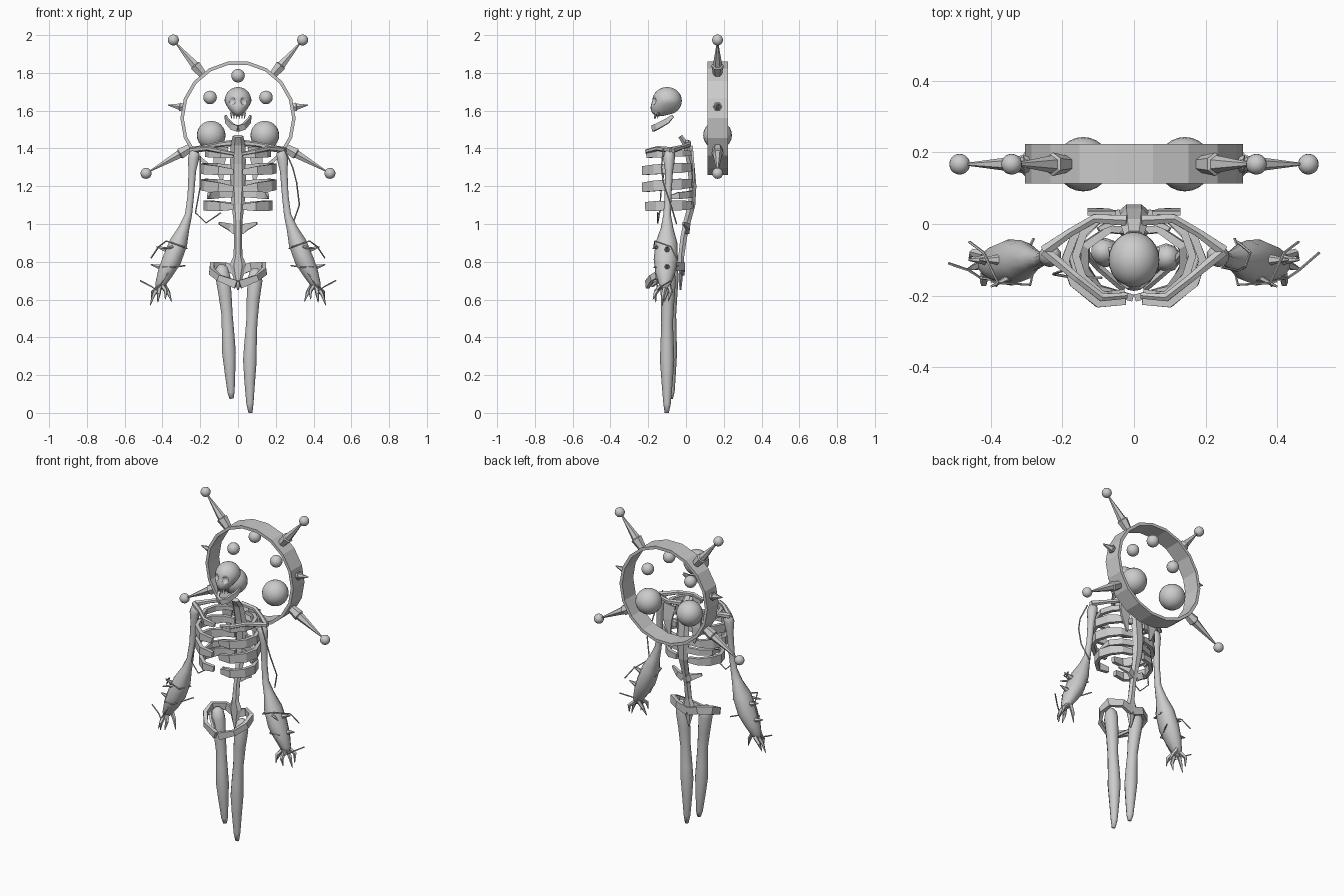
import bpy, bmesh, math
from mathutils import Vector


def finish(name, bm, smooth=False):
    bmesh.ops.recalc_face_normals(bm, faces=bm.faces)
    me = bpy.data.meshes.new(name)
    bm.to_mesh(me)
    bm.free()
    ob = bpy.data.objects.new(name, me)
    bpy.context.collection.objects.link(ob)
    if smooth:
        for p in me.polygons:
            p.use_smooth = True
    return ob


def sweep(name, pts, sizes, ref=(0, 0, 1), sides=8, smooth=False, flip=1):
    """Loft an elliptical (or boxy, sides=4) section along pts; flip=-1 mirrors in x."""
    pts = [Vector((p[0] * flip, p[1], p[2])) for p in pts]
    bm, rings, ref = bmesh.new(), [], Vector(ref)
    if not isinstance(sizes, list):
        sizes = [sizes] * len(pts)
    for i, p in enumerate(pts):
        t = (pts[min(i + 1, len(pts) - 1)] - pts[max(i - 1, 0)]).normalized()
        u = (ref - t * ref.dot(t)).normalized()
        v = t.cross(u)
        a, b = sizes[i] if isinstance(sizes[i], tuple) else (sizes[i],) * 2
        k, off = (math.sqrt(2), math.pi / 4) if sides == 4 else (1, 0)
        angs = [off + j * math.tau / sides for j in range(sides)]
        rings.append([bm.verts.new(p + k * (u * a * math.cos(g) + v * b * math.sin(g))) for g in angs])
    for r0, r1 in zip(rings, rings[1:]):
        for j in range(sides):
            bm.faces.new((r0[j], r0[(j + 1) % sides], r1[(j + 1) % sides], r1[j]))
    bm.faces.new(rings[0])
    bm.faces.new(rings[-1])
    return finish(name, bm, smooth)


def ball(name, loc, r, seg=20):
    bm = bmesh.new()
    bmesh.ops.create_uvsphere(bm, u_segments=seg, v_segments=seg // 2, radius=r)
    bmesh.ops.translate(bm, verts=bm.verts, vec=loc)
    return finish(name, bm, True)


def spike(name, base, tip, r, flip=1):
    """Collared spike: flared base, ridge, long point."""
    a, b = Vector(base), Vector(tip)
    pts = [a, a.lerp(b, .28), a.lerp(b, .3), b]
    return sweep(name, pts, [r * .7, r, r * .75, .003], (0, 1, 0), 6, flip=flip)


# Halo hoop behind the head
bm = bmesh.new()
N, CZ = 18, 1.56
section = [(.305, .113), (.305, .223), (.287, .223), (.287, .113)]
loops = []
for i in range(N):
    g = math.pi / 2 + (i + .5) * math.tau / N
    loops.append([bm.verts.new((r * math.cos(g), y, CZ + r * math.sin(g))) for r, y in section])
for i in range(N):
    A, B = loops[i], loops[(i + 1) % N]
    for j in range(4):
        bm.faces.new((A[j], A[(j + 1) % 4], B[(j + 1) % 4], B[j]))
finish("halo_hoop", bm)

# Orbs and hoop spikes
ball("top_orb", (0, .167, 1.785), .036)
for s in (-1, 1):
    ball("large_orb", (s * .142, .167, 1.47), .076, 24)
    ball("small_orb", (s * .148, .167, 1.67), .036)
    spike("upper_spike", (.185, .167, 1.79), (.335, .167, 1.965), .033, s)
    ball("upper_spike_orb", (s * .342, .167, 1.974), .029)
    spike("lower_spike", (.24, .167, 1.41), (.475, .167, 1.275), .033, s)
    ball("lower_spike_orb", (s * .487, .167, 1.268), .029)
    spike("side_stud", (.285, .167, 1.617), (.37, .167, 1.63), .026, s)

# Skull: sphere narrowed and pulled forward at the face
bm = bmesh.new()
bmesh.ops.create_uvsphere(bm, u_segments=24, v_segments=16, radius=1)
for v in bm.verts:
    x, y, z = v.co
    if z < 0:
        x *= 1 + .35 * z
        if y < .2:
            y -= .5 * -z
            z *= 1.12
    v.co = (x * .071, -.1 + y * .078, 1.652 + z * .073)
skull = finish("skull", bm, True)
for s in (-1, 1):
    cutter = ball("eye_cutter", (s * .034, -.178, 1.652), .022, 12)
    cutter.hide_render = True
    cutter.hide_set(True)
    m = skull.modifiers.new("eye", "BOOLEAN")
    m.object, m.operation, m.solver = cutter, "DIFFERENCE", "EXACT"
for i in range(6):
    x = -.035 + i * .014
    y = -.165 + 14 * x * x
    sweep("tooth", [(x, y, 1.59), (x, y - .003, 1.557)], [.008, .001], (0, 1, 0), 5)

# Jaw, a V seen from the front
for s in (-1, 1):
    sweep("jaw", [(.066, -.07, 1.572), (.058, -.1, 1.545), (.03, -.155, 1.515), (0, -.175, 1.505)],
          [(.008, .005), (.014, .007), (.016, .008), (.016, .008)], sides=4, flip=s)

# Spine with sacrum
sweep("spine", [(0, -.03, 1.465), (0, 0, 1.42), (0, .025, 1.32), (0, .036, 1.2), (0, .03, 1.1),
                (0, .008, 1.02), (0, -.012, .93), (0, -.025, .83), (0, -.025, .78), (0, -.03, .65)],
      [(.028, .014), (.038, .018), (.042, .022), (.042, .022), (.034, .022),
       (.024, .022), (.02, .02), (.024, .018), (.045, .016), (.004, .006)], (1, 0, 0), 6)

# Ribs: outer-scale, centre height, front height
RIB = [(.04, .03), (.11, .018), (.165, -.03), (.192, -.1), (.17, -.165), (.1, -.222), (.025, -.215)]
RIBS = [(.82, 1.375, 1.36, .016), (1, 1.30, 1.275, .026), (1, 1.215, 1.185, .028), (.87, 1.1, 1.09, .026)]
for s in (-1, 1):
    for k, z0, z1, h in RIBS:
        n = len(RIB) - 1
        pts = [(.03 + (x - .03) * k, .03 + (y - .03) * (k + 1) / 2, z0 + (z1 - z0) * (i / n) ** 2)
               for i, (x, y) in enumerate(RIB)]
        hs = [(h * f, .011) for f in (.6, .8, 1, 1, 1, .9, .6)]
        sweep("rib", pts, hs, sides=4, flip=s)
    sweep("inner_rib", [(.03, .03, 1.16), (.1, .01, 1.155), (.15, -.04, 1.15), (.16, -.1, 1.14)],
          [(.018, .01)] * 3 + [(.006, .005)], sides=4, flip=s)
    sweep("floating_rib", [(.012, .005, .965), (.045, .012, .985), (.1, -.015, 1.005)],
          [(.022, .01), (.018, .01), (.007, .006)], sides=4, flip=s)

    # Shoulder girdle: collar bone in front, blade bar behind
    sweep("collar_bone", [(.02, -.2, 1.37), (.09, -.205, 1.385), (.16, -.15, 1.4), (.25, -.075, 1.39)],
          [.01, .013, .013, .017], sides=6, flip=s)
    sweep("shoulder_bar", [(.02, .01, 1.43), (.11, .015, 1.42), (.18, -.025, 1.405), (.25, -.075, 1.39)],
          [.017, .014, .013, .018], sides=6, flip=s)
    sweep("shoulder_blade", [(.09, .03, 1.41), (.1, .038, 1.32), (.085, .04, 1.22)],
          [(.04, .006), (.03, .006), (.005, .004)], (1, 0, 0), 4, flip=s)

    # Pelvis arch
    sweep("pelvis", [(0, -.02, .75), (.07, -.015, .775), (.135, -.06, .775), (.14, -.12, .75),
                     (.1, -.18, .715), (.01, -.205, .68)],
          [(.024, .012), (.022, .01), (.024, .012), (.02, .012), (.016, .01), (.022, .01)], sides=4, flip=s)
    sweep("pelvis_strut", [(.135, -.08, .765), (.1, -.12, .72), (.03, -.18, .675)],
          .011, sides=5, flip=s)

    # Arm: thin upper part, swollen forearm
    sweep("arm", [(.225, -.085, 1.395), (.23, -.087, 1.375), (.236, -.09, 1.345), (.242, -.09, 1.28),
                  (.25, -.095, 1.15), (.262, -.1, 1.05), (.285, -.1, .98), (.315, -.103, .9), (.35, -.107, .81),
                  (.385, -.11, .74), (.412, -.112, .68), (.424, -.115, .65)],
          [.012, .028, .031, .021, .018, .02, (.033, .03), (.058, .05), (.064, .053),
           (.052, .043), (.032, .028), (.012, .012)], (0, 1, 0), 10, True, s)
    for b, t, r in [((.35, -.1, .855), (.432, -.1, .88), .022), ((.385, -.1, .765), (.462, -.1, .785), .022),
                    ((.33, -.14, .88), (.4, -.175, .87), .012)]:
        spike("arm_spike", b, t, r, s)

    # Claws
    claws = [((.405, -.12, .68), (.382, -.16, .645), (.385, -.175, .6)),
             ((.415, -.135, .67), (.42, -.165, .63), (.425, -.16, .585)),
             ((.42, -.11, .67), (.445, -.12, .63), (.465, -.125, .57)),
             ((.415, -.09, .67), (.45, -.08, .64), (.46, -.095, .59)),
             ((.395, -.09, .68), (.37, -.1, .64), (.352, -.115, .59))]
    for c in claws:
        sweep("claw", c, [.013, .011, .002], (0, 1, .1), 5, flip=s)

    # Loose cables along the arm
    cables = [[(.245, -.12, 1.4), (.29, -.13, 1.3), (.31, -.12, 1.22), (.325, -.08, 1.1), (.29, -.05, 1.0)]
              if s > 0 else
              [(.2, -.1, 1.36), (.2, -.13, 1.2), (.225, -.14, 1.06), (.17, -.15, 1.005), (.09, -.15, 1.06)],
              [(.27, -.08, .87), (.29, -.17, .88), (.38, -.165, .91), (.42, -.08, .88), (.46, -.05, .82)],
              [(.28, -.04, .78), (.34, -.17, .77), (.4, -.16, .77)],
              [(.37, -.16, .74), (.43, -.15, .65), (.46, -.13, .67), (.518, -.11 if s < 0 else -.08, .7)]]
    for c in cables:
        sweep("cable", c, .004, (.13, .31, .94), 5, flip=s)

# Legs, one hanging lower and slightly forward
SECT = [.014, .034, .041, .036, .031, .035, .038, .03, .02, .011]
sweep("left_leg", [(.095, -.09, .765), (.093, -.093, .745), (.09, -.095, .7), (.08, -.097, .6), (.073, -.1, .48),
                   (.066, -.1, .36), (.063, -.1, .28), (.062, -.1, .17), (.063, -.1, .05), (.066, -.102, 0)],
      SECT, (0, 1, 0), 10, True)
sweep("right_leg", [(-.09, -.075, .785), (-.087, -.077, .765), (-.08, -.08, .72), (-.068, -.082, .62),
                    (-.058, -.083, .52), (-.052, -.085, .41), (-.048, -.085, .32), (-.043, -.083, .22),
                    (-.037, -.08, .11), (-.034, -.08, .075)],
      SECT, (0, 1, 0), 10, True)
